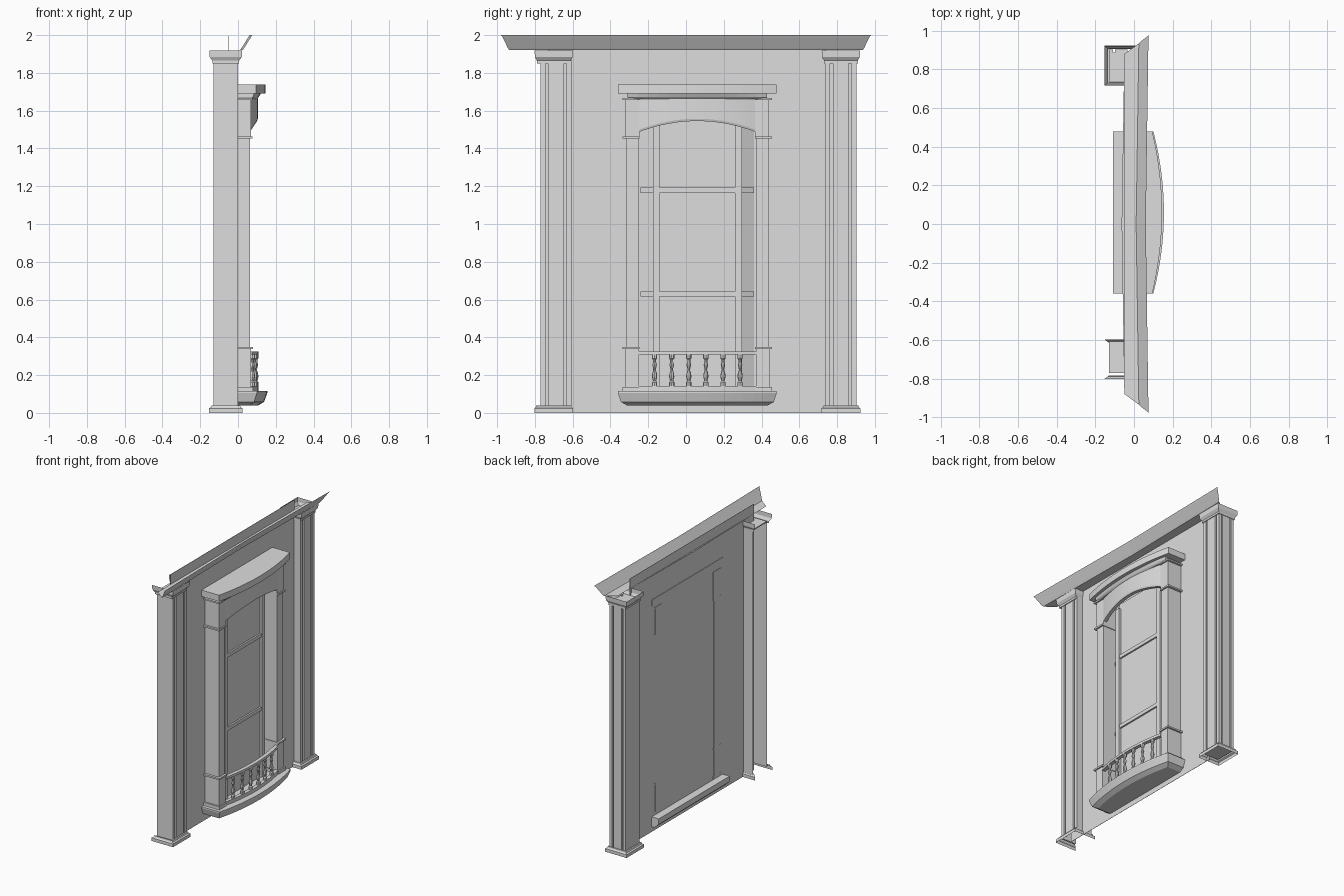
import bpy, bmesh, math
from mathutils import Vector

cube = bpy.data.objects.get("Cube")
if cube:
    bpy.data.objects.remove(cube, do_unlink=True)

stone = bpy.data.materials.new("pale grey stone")
stone.use_nodes = True
GREY = (0.73, 0.73, 0.73, 1)
stone.diffuse_color = GREY
stone.node_tree.nodes["Principled BSDF"].inputs["Base Color"].default_value = GREY

MID = 0.06      # centre of the window along y
WALL = -0.05    # plane of the wall


def loft(name, rings, closed=True, caps=True):
    """Skin a row of equal point rings."""
    bm = bmesh.new()
    rows = [[bm.verts.new(p) for p in ring] for ring in rings]
    n = len(rows[0])
    for a, b in zip(rows, rows[1:]):
        for i in range(n if closed else n - 1):
            j = (i + 1) % n
            bm.faces.new((a[i], a[j], b[j], b[i]))
    if closed and caps:
        bm.faces.new(rows[0])
        bm.faces.new(rows[-1])
    bmesh.ops.recalc_face_normals(bm, faces=bm.faces)
    mesh = bpy.data.meshes.new(name)
    bm.to_mesh(mesh)
    bm.free()
    mesh.materials.append(stone)
    obj = bpy.data.objects.new(name, mesh)
    bpy.context.collection.objects.link(obj)
    return obj


def at(path, z):
    return [(x, y, z) for x, y in path]


def box(name, x0, x1, y0, y1, z0, z1):
    rect = [(x0, y0), (x1, y0), (x1, y1), (x0, y1)]
    return loft(name, [at(rect, z0), at(rect, z1)])


def bow(half, end, mid, n=14):
    """Bowed front line across the window: straight ends, bulging middle."""
    ts = [-1 + 2 * i / n for i in range(n + 1)]
    return [(end + (mid - end) * (1 - t * t), MID + half * t) for t in ts]


def bowed_slab(name, levels, back):
    """Stack of bowed outlines, each level = z, half width, end x, middle x."""
    rings = []
    for z, half, end, mid in levels:
        plan = [(back, MID - half)] + bow(half, end, mid) + [(back, MID + half)]
        rings.append(at(plan, z))
    return loft(name, rings)


def fluted(a, b, inward):
    """Line from a to b with a groove near each edge."""
    a, b, d = Vector(a), Vector(b), Vector(inward) * 0.014
    pts = [a]
    for f0, f1 in ((0.16, 0.25), (0.75, 0.84)):
        p, q = a.lerp(b, f0), a.lerp(b, f1)
        pts += [p, p + d, q + d, q]
    return [tuple(p) for p in pts + [b]]


# Wall: a thin sheet set back between the columns
box("wall", WALL - 0.002, WALL, -0.73, 0.74, 0.0, 1.995)


# Corner columns: one closed, one open at the back
def column(side, cy, shaft_y, closed):
    h, back = 0.083, -0.13
    lo, hi = shaft_y - h, shaft_y + h
    path = [(back, lo)] + fluted((0, lo), (0, hi), (-1, 0))
    if closed:
        path += fluted((0, hi), (back, hi), (0, -1))[1:]
    else:
        path.append((back, hi))
        box(side + "_column_top", back, -0.014, lo, hi, 1.862, 1.87)
    loft(side + "_column_shaft", [at(path, 0.03), at(path, 1.87)], closed)

    def moulding(name, levels):
        rings = []
        for z, g in levels:
            x0, x1, w = back - g, g, 0.085 + g * 0.75
            rings.append([(x0, cy - w, z), (x1, cy - w, z), (x1, cy + w, z), (x0, cy + w, z)])
        loft(side + name, rings, closed, caps=False)

    moulding("_column_capital", [(1.85, 0.0), (1.85, 0.006), (1.865, 0.006),
                                 (1.885, 0.02), (1.918, 0.022)])
    moulding("_column_base", [(0.0, 0.024), (0.024, 0.024), (0.03, 0.014), (0.04, 0.01), (0.04, 0.0)])


column("far", 0.82, 0.82, True)
column("near", -0.70, -0.688, False)

# Top cornice: flat soffit and raking front, very slightly bent at the middle
section = [(WALL, 0.88, 1.92), (0.025, 0.935, 1.92), (0.035, 0.945, 1.935),
           (0.068, 0.97, 1.988), (0.075, 0.98, 2.0)]
loft("cornice", [[(x - 0.014 * (s == 0), s * y, z) for x, y, z in section] for s in (-1, 0, 1)],
     closed=False)

# Window head
bowed_slab("head_slab", [(1.69, 0.42, 0.095, 0.145), (1.738, 0.42, 0.095, 0.145)], WALL - 0.006)
bowed_slab("head_bed_mould", [(1.662, 0.365, 0.07, 0.10), (1.672, 0.37, 0.08, 0.11),
                              (1.69, 0.37, 0.085, 0.12)], WALL)
arch = []
for x, y in bow(0.315, 0.065, 0.105, 20):
    t = (y - MID) / 0.315
    z = 1.485 + 0.06 * (1 - t * t)
    arch.append([(x - 0.03, y, z), (x - 0.004, y, z), (x, y, z + 0.012),
                 (x, y, 1.665), (x - 0.03, y, 1.665)])
loft("arched_panel", arch)

# Side pilasters with pedestals
for side, s in (("near", -1), ("far", 1)):
    def block(name, depth, inner, outer, z0, z1):
        y0, y1 = sorted((MID + s * inner, MID + s * outer))
        box(side + name, WALL - 0.005, depth, y0, y1, z0, z1)

    block("_pilaster", 0.064, 0.31, 0.377, 0.34, 1.46)
    block("_pilaster_capital", 0.076, 0.305, 0.395, 1.452, 1.464)
    block("_head_block", 0.068, 0.305, 0.38, 1.464, 1.66)
    block("_head_block_cap", 0.078, 0.305, 0.395, 1.657, 1.668)
    block("_pedestal", 0.07, 0.31, 0.382, 0.115, 0.34)
    block("_pedestal_cap", 0.08, 0.305, 0.395, 0.338, 0.35)
    block("_pedestal_base", 0.08, 0.305, 0.395, 0.115, 0.138)

# Glazed bay with three facets
facets = [(WALL + 0.004, MID - 0.30), (0.0, MID - 0.21), (0.0, MID + 0.21), (WALL + 0.004, MID + 0.30)]
loft("window_panes", [at(facets, 0.115), at(facets, 1.6)])
for name, z in (("lower_glazing_bar", 0.615), ("upper_glazing_bar", 1.165)):
    bar = [(x + 0.012, y) for x, y in facets]
    loft(name, [at(bar, z), at(bar, z + 0.027)])
for side, s in (("near", -1), ("far", 1)):
    y = MID + s * 0.218
    box(side + "_mullion", -0.03, 0.016, y - 0.018, y + 0.018, 0.115, 1.56)

# Sill with a bevelled underside, running through the wall
bowed_slab("balcony_sill", [(0.038, 0.37, 0.06, 0.105), (0.058, 0.405, 0.085, 0.138),
                            (0.105, 0.42, 0.10, 0.155), (0.115, 0.42, 0.10, 0.155)], WALL)
loft("sill_back", [[(WALL, y, 0.038), (-0.075, y, 0.038), (-0.11, y, 0.07),
                    (-0.11, y, 0.112), (WALL, y, 0.112)] for y in (MID - 0.42, MID + 0.42)])


# Balustrade
def rail(name, z0, z1, w):
    loft(name, [[(x - w, y, z0), (x + w, y, z0), (x + w, y, z1), (x - w, y, z1)]
                for x, y in bow(0.31, 0.06, 0.095)])


rail("hand_rail", 0.308, 0.326, 0.014)
rail("foot_rail", 0.115, 0.142, 0.014)

turning = [(0.0, 0.014), (0.12, 0.014), (0.16, 0.008), (0.3, 0.014), (0.4, 0.012), (0.52, 0.006),
           (0.68, 0.012), (0.76, 0.008), (0.84, 0.008), (0.88, 0.014), (1.0, 0.014)]
for i in range(6):
    t = (i - 2.5) / 2.5 * 0.73
    cx, cy = 0.06 + 0.035 * (1 - t * t), MID + 0.31 * t
    rings = []
    for f, r in turning:
        rings.append([(cx + r * math.cos(k * math.tau / 8), cy + r * math.sin(k * math.tau / 8),
                       0.142 + 0.166 * f) for k in range(8)])
    loft("baluster_%d" % (i + 1), rings)
